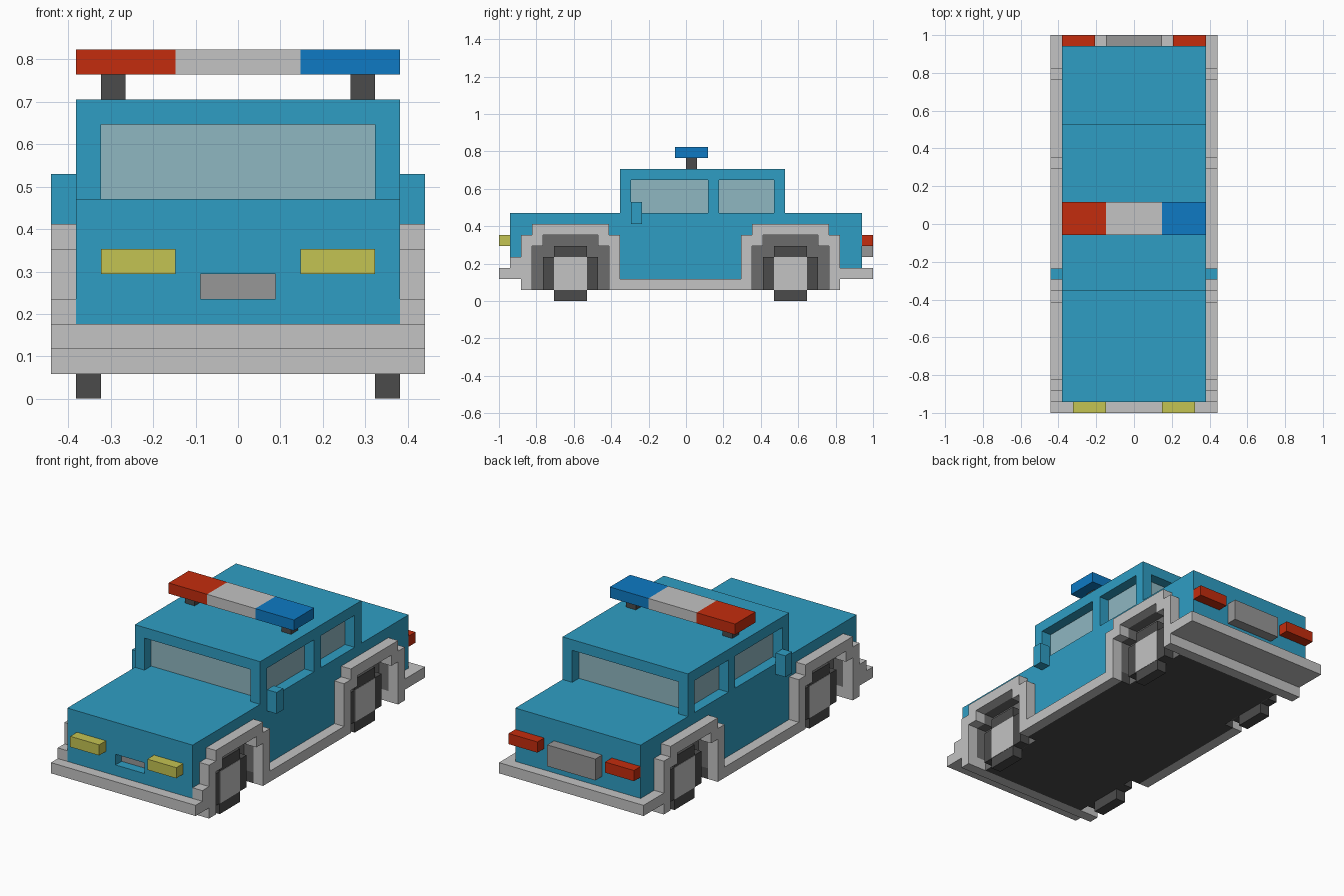
import bpy
import bmesh

if "Cube" in bpy.data.objects:
    bpy.data.objects.remove(bpy.data.objects["Cube"], do_unlink=True)

U = 2 / 34  # one block of the model's grid


def material(name, hex_code):
    def linear(c):
        c /= 255
        return c / 12.92 if c <= 0.04045 else ((c + 0.055) / 1.055) ** 2.4
    rgba = (*[linear(c) for c in bytes.fromhex(hex_code)], 1)
    m = bpy.data.materials.new(name)
    m.use_nodes = True
    m.diffuse_color = rgba
    m.node_tree.nodes["Principled BSDF"].inputs["Base Color"].default_value = rgba
    return m


paint = material("blue paint", "2F9EC4")
trim = material("light grey trim", "C3C3C3")
rubber = material("dark rubber", "4B4B4B")
well_grey = material("wheel well grey", "6C6C6C")
metal = material("grille grey", "979797")
glass = material("pale glass", "8FB7C1")
yellow = material("headlight yellow", "C4C352")
red = material("signal red", "C42C0D")
blue = material("signal blue", "0E7AC4")


def extrude_profile(name, points, x0, x1, mat):
    """Side profile of (y, z) grid points, extruded from x0 to x1."""
    bm = bmesh.new()
    face = bm.faces.new([bm.verts.new((x0 * U, y * U, z * U)) for y, z in points])
    new = bmesh.ops.extrude_face_region(bm, geom=[face])["geom"]
    moved = [v for v in new if isinstance(v, bmesh.types.BMVert)]
    bmesh.ops.translate(bm, verts=moved, vec=((x1 - x0) * U, 0, 0))
    bmesh.ops.recalc_face_normals(bm, faces=bm.faces)
    mesh = bpy.data.meshes.new(name)
    bm.to_mesh(mesh)
    bm.free()
    mesh.materials.append(mat)
    obj = bpy.data.objects.new(name, mesh)
    bpy.context.collection.objects.link(obj)
    return obj


def box(name, x, y, z, mat):
    rect = [(y[0], z[0]), (y[1], z[0]), (y[1], z[1]), (y[0], z[1])]
    return extrude_profile(name, rect, x[0], x[1], mat)


def carve(obj, cutter):
    cutter.hide_render = True
    mod = obj.modifiers.new("carve", "BOOLEAN")
    mod.operation = "DIFFERENCE"
    mod.solver = "EXACT"
    mod.material_mode = "TRANSFER"
    mod.object = cutter
    bpy.context.view_layer.objects.active = obj
    bpy.ops.object.modifier_apply(modifier=mod.name)
    bpy.data.objects.remove(cutter, do_unlink=True)


SIDES = (("left", 1), ("right", -1))
AXLES = (("front", -10.5), ("rear", 9.5))


def span(a, b, s):
    return tuple(sorted((a * s, b * s)))


# Lower body, carved for the wheel wells and the grille
body = extrude_profile("body", [(-15, 2), (14, 2), (14, 3), (16, 3), (16, 8),
                                (-16, 8), (-16, 3), (-15, 3)], -6.5, 6.5, paint)
for side, s in SIDES:
    for end, c in AXLES:
        arch = [(c - 3.5, 0), (c + 3.5, 0), (c + 3.5, 5), (c + 2.5, 5),
                (c + 2.5, 6), (c - 2.5, 6), (c - 2.5, 5), (c - 3.5, 5)]
        x0, x1 = span(5.5, 8, s)
        carve(body, extrude_profile("well_cutter", arch, x0, x1, well_grey))
carve(body, box("grille_cutter", (-1.5, 1.5), (-18, -15), (4, 5), paint))
box("grille", (-1.5, 1.5), (-15.1, -15), (4, 5), metal)

# Floor and the strips closing its ends
box("floor", (-5.5, 5.5), (-14, 13), (1, 2), rubber)
box("front_floor_strip", (-6.5, 6.5), (-15, -14), (1, 2), trim)
box("rear_floor_strip", (-6.5, 6.5), (13, 14), (1, 2), trim)

# Bumpers
box("front_bumper", (-7.5, 7.5), (-17, -15), (2, 3), trim)
box("rear_bumper", (-7.5, 7.5), (14, 17), (2, 3), trim)

# Cabin: glass core, roof and pillars
box("cabin_glass", (-5.5, 5.5), (-5, 8), (8, 11), glass)
box("roof", (-6.5, 6.5), (-6, 9), (11, 12), paint)

# Side trim running over both arches and along the sill
side_trim = [(-15, 1), (-15, 3), (-16, 3), (-16, 4), (-15, 4), (-15, 6),
             (-14, 6), (-14, 7), (-7, 7), (-7, 6), (-6, 6), (-6, 2),
             (5, 2), (5, 6), (6, 6), (6, 7), (13, 7), (13, 6), (14, 6), (14, 1),
             (13, 1), (13, 5), (12, 5), (12, 6), (7, 6), (7, 5), (6, 5), (6, 1),
             (-7, 1), (-7, 5), (-8, 5), (-8, 6), (-13, 6), (-13, 5),
             (-14, 5), (-14, 1)]

for side, s in SIDES:
    x0, x1 = span(6.5, 7.5, s)
    extrude_profile(side + "_trim", side_trim, x0, x1, trim)
    box(side + "_mirror", (x0, x1), (-5, -4), (7, 9), paint)

    inner = span(5.5, 6.5, s)
    box(side + "_floor_edge", inner, (-7, 6), (1, 2), rubber)
    for label, y in (("front", -6), ("middle", 2), ("rear", 8)):
        box(f"{side}_{label}_pillar", inner, (y, y + 1), (8, 11), paint)

    # Wheels with flush hubs
    for end, c in AXLES:
        tyre = [(c - 1.5, 0), (c + 1.5, 0), (c + 1.5, 1), (c + 2.5, 1),
                (c + 2.5, 4), (c + 1.5, 4), (c + 1.5, 5), (c - 1.5, 5),
                (c - 1.5, 4), (c - 2.5, 4), (c - 2.5, 1), (c - 1.5, 1)]
        extrude_profile(f"{side}_{end}_tyre", tyre, *inner, rubber)
        box(f"{side}_{end}_hub", span(6.45, 6.53, s), (c - 1.5, c + 1.5), (1, 4), trim)
        box(f"{side}_{end}_well_wall", span(5.45, 5.53, s),
            (c - 3.5, c + 3.5), (1, 2), well_grey)

    # Lamps and light bar posts
    box(side + "_headlight", span(2.5, 5.5, s), (-17, -16), (5, 6), yellow)
    box(side + "_tail_light", span(3.5, 6.5, s), (16, 17), (5, 6), red)
    box(side + "_light_bar_post", span(4.5, 5.5, s), (0, 1), (12, 13), rubber)

box("rear_plate", (-2.5, 2.5), (16, 17), (4, 6), metal)

# Light bar on the roof
box("right_beacon", (-6.5, -2.5), (-1, 2), (13, 14), red)
box("light_bar_centre", (-2.5, 2.5), (-1, 2), (13, 14), trim)
box("left_beacon", (2.5, 6.5), (-1, 2), (13, 14), blue)
